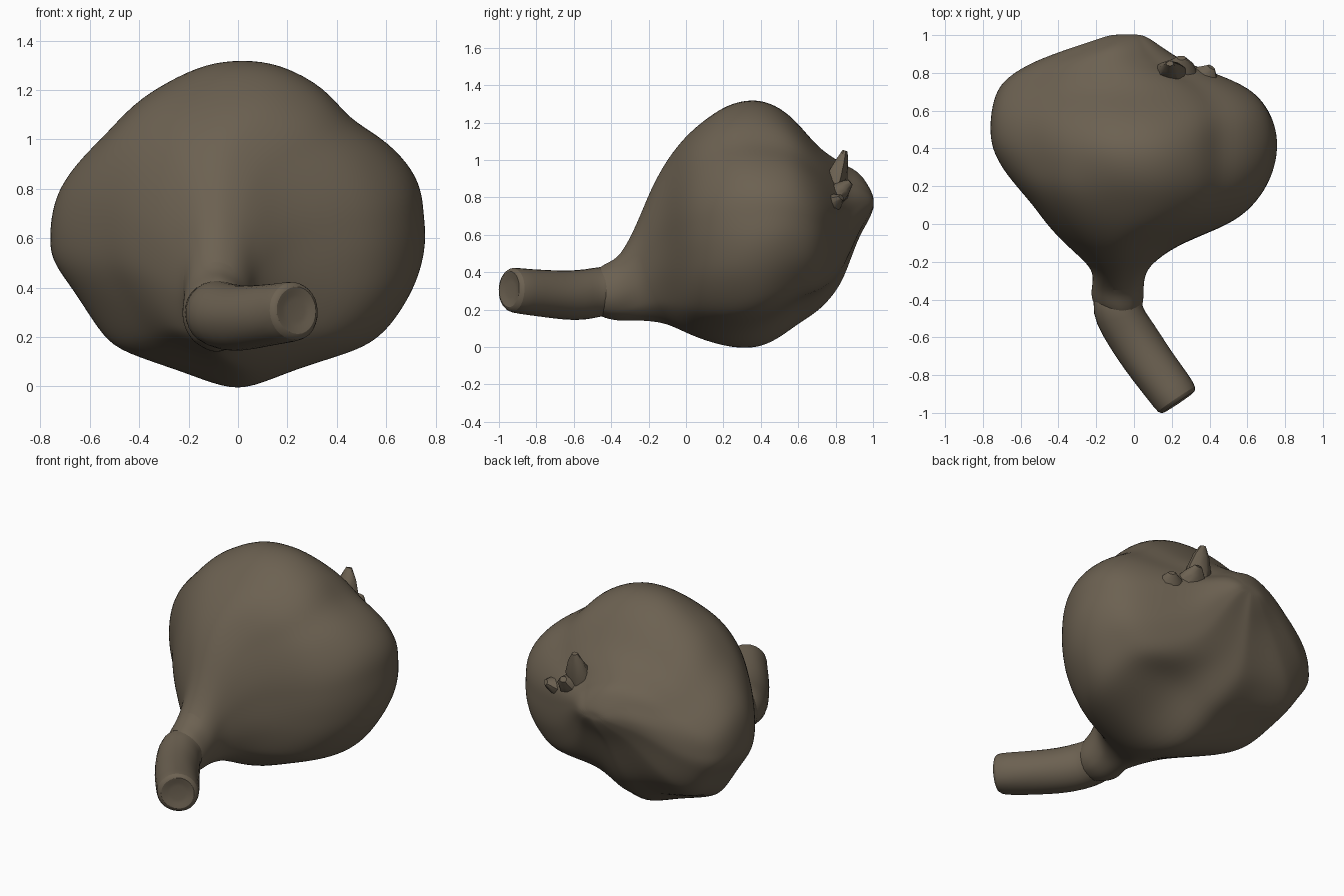
import bpy, bmesh, math, random
from mathutils import Vector, Matrix, noise

if "Cube" in bpy.data.objects:
    bpy.data.objects.remove(bpy.data.objects["Cube"])

random.seed(4)
brown = bpy.data.materials.new("earthy brown")
brown.diffuse_color = (0.15, 0.12, 0.083, 1)
brown.use_nodes = True
brown.node_tree.nodes["Principled BSDF"].inputs["Base Color"].default_value = brown.diffuse_color


def clamp(v):
    return max(0, min(1, v))


def finish(name, bm, levels=0, angle=40):
    bmesh.ops.recalc_face_normals(bm, faces=bm.faces)
    me = bpy.data.meshes.new(name)
    bm.to_mesh(me)
    bm.free()
    ob = bpy.data.objects.new(name, me)
    bpy.context.collection.objects.link(ob)
    me.materials.append(brown)
    if levels:
        mod = ob.modifiers.new("smooth", 'SUBSURF')
        mod.levels = mod.render_levels = levels
    bpy.ops.object.select_all(action='DESELECT')
    ob.select_set(True)
    bpy.context.view_layer.objects.active = ob
    bpy.ops.object.shade_smooth_by_angle(angle=math.radians(angle))
    return ob


def loft(bm, rings):
    loops = [[bm.verts.new(p) for p in r] for r in rings]
    n = len(loops[0])
    for a, b in zip(loops, loops[1:]):
        for i in range(n):
            bm.faces.new((a[i], a[(i + 1) % n], b[(i + 1) % n], b[i]))
    for end in (loops[0], loops[-1]):
        mid = bm.verts.new(sum((v.co for v in end), Vector()) / n)
        for i in range(n):
            bm.faces.new((end[i], end[(i + 1) % n], mid))


# Lobed cross-section of the bulb (unit x, unit z)
section = [(1, 0), (.985, .15), (.97, .28), (.9, .42), (.75, .57), (.58, .68), (.46, .84),
           (.21, .98), (0, 1), (-.19, .98), (-.4, .87), (-.57, .75), (-.71, .58),
           (-.84, .45), (-.95, .29), (-.99, .14), (-1, 0), (-.99, -.17), (-.89, -.33),
           (-.8, -.5), (-.72, -.67), (-.63, -.76), (-.33, -.87), (-.1, -1), (.04, -1),
           (.28, -.87), (.6, -.77), (.75, -.67), (.86, -.5), (.94, -.33), (.98, -.17)]
upper_groove = {5: .02}
back_groove = {25: .16, 26: .07, 24: .03}
# Swellings: direction in degrees, depth y, amount
swellings = [(138, .1, .12), (45, .70, .11), (-140, .72, .08)]

# Bulb outline by depth: y, left, right, bottom, top
stations = [(-.50, -.15, .02, .18, .40), (-.42, -.22, .05, .15, .45), (-.35, -.225, .05, .14, .48),
            (-.26, -.21, .06, .14, .66), (-.19, -.27, .12, .135, .85), (-.1, -.37, .25, .12, 1.01),
            (0, -.46, .52, .075, 1.13), (.1, -.53, .64, .035, 1.215), (.2, -.62, .71, .005, 1.285),
            (.3, -.70, .75, -.013, 1.32), (.4, -.755, .765, -.008, 1.325), (.5, -.765, .755, .04, 1.285),
            (.6, -.755, .72, .12, 1.2), (.7, -.725, .64, .18, 1.07), (.78, -.67, .49, .26, 1.0),
            (.85, -.54, .28, .36, .96), (.92, -.33, .16, .57, .93), (.97, -.21, .10, .67, .87),
            (1.0, -.13, .05, .74, .81)]
rings = []
for y, xl, xr, zb, zt in stations:
    lobed = clamp((y + .25) / .65) * max(.3, min(1, (1.1 - y) / .4))
    cx, hw, cz = (xl + xr) / 2, (xr - xl) / 2, zb + .456 * (zt - zb)
    ring = []
    for i, (u, w) in enumerate(section):
        f = lobed + (1 - lobed) / math.hypot(u, w)
        f *= 1 - upper_groove.get(i, 0) * clamp((y + .1) / .4)
        f *= 1 - back_groove.get(i, 0) * clamp((y - .25) / .35)
        a = math.degrees(math.atan2(w, u))
        for angle, depth, amount in swellings:
            f *= 1 + amount * math.exp(-((a - angle) / 24) ** 2 - ((y - depth) / .17) ** 2)
        ring.append(Vector((cx + u * f * hw, y, cz + w * f * ((zt - cz) if w > 0 else (cz - zb)))))
    rings.append(ring)
bm = bmesh.new()
loft(bm, rings)
for v in bm.verts:      # gentle uneven skin, rougher at the back
    amp = .02 if .75 < v.co.y < .95 else .006
    v.co += noise.noise_vector(v.co * 5) * amp
finish("bulb", bm, 2)

# Bent stalk with a dished cut end: x, y, z, radius
path = [(-.09, -.36, .305, .13), (-.09, -.46, .295, .138), (-.045, -.54, .28, .138),
        (.02, -.64, .275, .136), (.10, -.76, .285, .132), (.195, -.885, .298, .128),
        (.23, -.934, .305, .126), (.24, -.949, .308, .10), (.232, -.935, .306, .07)]
aim = Vector((.56, -.83, .05)).normalized()
rings = []
for k, (x, y, z, r) in enumerate(path):
    d = Vector((-.1, -1, 0)).lerp(aim, min(1, k / 3)).normalized()
    side = d.cross(Vector((0, 0, 1))).normalized()
    up = side.cross(d)
    rings.append([Vector((x, y, z)) + (side * math.cos(t) + up * math.sin(t)) * r *
                  (1 + random.uniform(-.035, .035))
                  for t in (math.tau * i / 14 for i in range(14))])
bm = bmesh.new()
loft(bm, rings)
finish("stalk", bm, 1)

# Torn husk scraps on the back: tapered shards, base to tip, base radius
scraps = [((.19, .78, .82), (.19, .85, 1.05), .10), ((.33, .70, .72), (.41, .83, .80), .12),
          ((.24, .74, .76), (.25, .88, .88), .13)]
for n, (base, tip, radius) in enumerate(scraps):
    base, tip = Vector(base), Vector(tip)
    turn = (tip - base).to_track_quat('Z', 'Y').to_matrix().to_4x4()
    rings = []
    for t, s in ((0, 1), (.4, .8), (.75, .5), (1, .2)):
        c = base.lerp(tip, t)
        rings.append([c + turn @ Vector((math.cos(a), math.sin(a) * .7, 0)) * radius * s *
                      random.uniform(.85, 1.1) for a in (math.tau * i / 9 for i in range(9))])
    bm = bmesh.new()
    loft(bm, rings)
    finish(f"husk_scrap_{n + 1}", bm)
